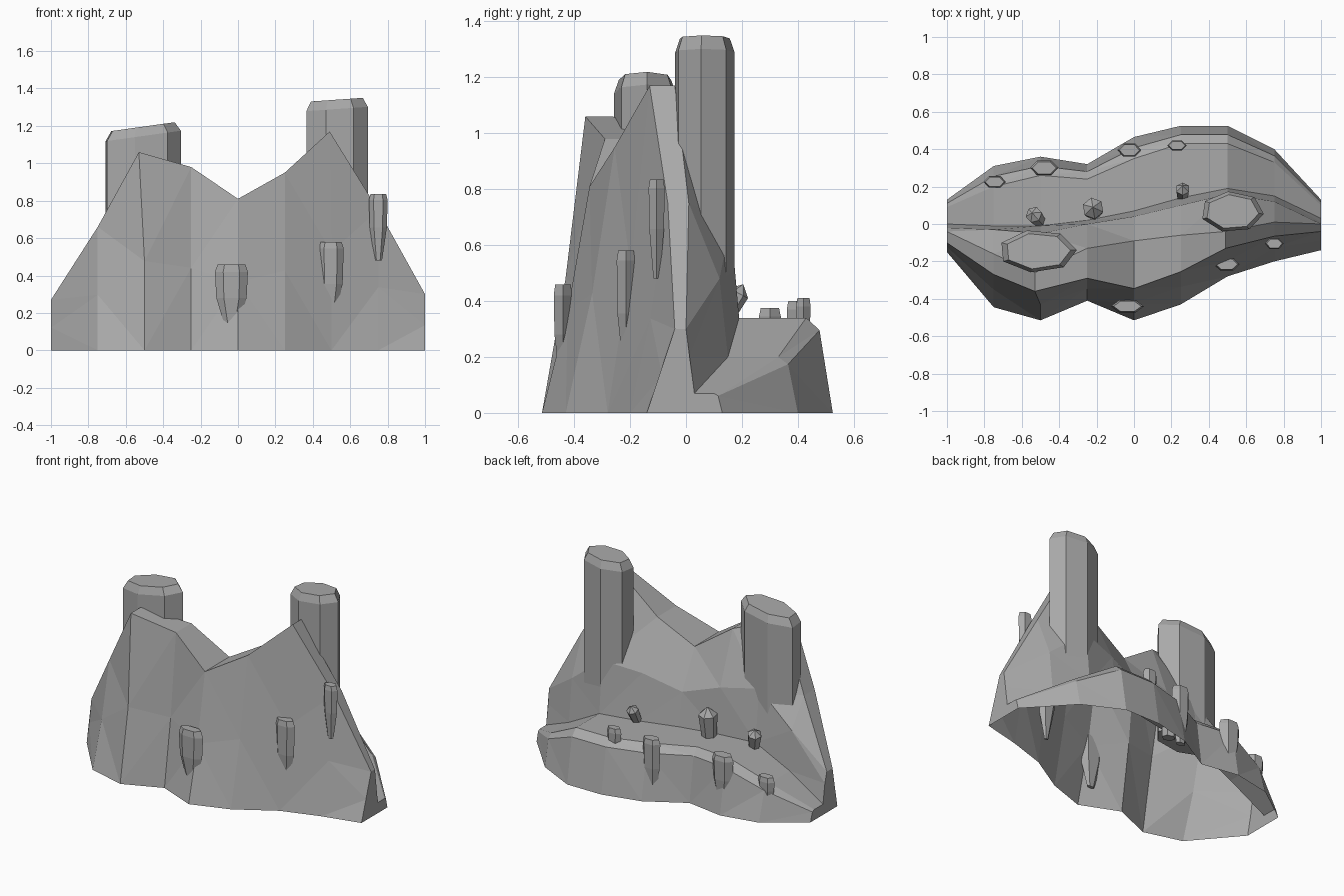
import bpy, bmesh, math
from mathutils import Vector, Matrix

cube = bpy.data.objects.get("Cube")
if cube:
    bpy.data.objects.remove(cube, do_unlink=True)

stone = bpy.data.materials.new("grey_stone")
stone.use_nodes = True
GREY = (0.4, 0.4, 0.4, 1)
stone.diffuse_color = GREY
stone.node_tree.nodes["Principled BSDF"].inputs["Base Color"].default_value = GREY


def finish(name, bm):
    """Turn a bmesh into a flat-shaded stone object."""
    bmesh.ops.recalc_face_normals(bm, faces=bm.faces)
    mesh = bpy.data.meshes.new(name)
    bm.to_mesh(mesh)
    bm.free()
    mesh.materials.append(stone)
    obj = bpy.data.objects.new(name, mesh)
    bpy.context.scene.collection.objects.link(obj)
    return obj


# Cliff: cross-sections at nine even steps along x, each row runs left to right
front_base = [-.15, -.445, -.515, -.41, -.515, -.43, -.28, -.2, -.14]
crest_y = [-.1, -.27, -.36, -.29, -.345, -.255, -.13, -.065, -.04]
crest_z = [.27, .66, 1.06, .98, .81, .95, 1.17, .75, .3]
crest_back = [-.04, -.16, -.26, -.13, -.09, -.06, -.04, .01, 0]
crease_y = [-.02, -.03, -.05, .0, .04, .1, .16, .12, .01]
crease_z = [.2, .48, .68, .64, .56, .64, .68, .48, .2]
foot_y = [0, -.01, -.01, .02, .07, .14, .19, .15, .03]
ledge_z = [.07, .22, .34, .34, .34, .34, .34, .2, .07]
rim_y = [.09, .2, .26, .24, .35, .43, .43, .33, .1]
back_base = [.13, .31, .36, .32, .465, .525, .525, .4, .13]


def cliff_section(i):
    """Outline from the front base, over the crest and ledge, to the back base."""
    x = i / 4 - 1
    crest = (crest_y[i], crest_z[i])
    mid = (front_base[i] * .46 + crest_y[i] * .54, crest_z[i] * .45)
    shoulder = (rim_y[i] * .5 + back_base[i] * .5, ledge_z[i] * .87)
    outline = [(front_base[i], 0), mid, crest, (crest_back[i], crest_z[i]),
               (crease_y[i], crease_z[i]), (foot_y[i], ledge_z[i]),
               (rim_y[i], ledge_z[i]), shoulder, (back_base[i], 0)]
    # Pull the two tall peaks slightly towards the sides
    shift = {2: -.03, 6: -.01}.get(i, 0)
    return [(x + (shift if k in (2, 3) else 0), y, z)
            for k, (y, z) in enumerate(outline)]


bm = bmesh.new()
rows = [[bm.verts.new(p) for p in cliff_section(i)] for i in range(len(front_base))]
for a, b in zip(rows, rows[1:]):
    for k in range(len(a) - 1):
        bm.faces.new((a[k], b[k], b[k + 1], a[k + 1]))
for end in (rows[0], rows[-1]):
    bm.faces.new(end)
bmesh.ops.triangulate(bm, faces=bm.faces, quad_method='SHORT_EDGE')
cliff = finish("cliff", bm)


def column(name, x, y, rx, ry, bottom, top, sides=6, bevel=.05, foot=1.0,
           slope=0.0, turn=0.0, inset=.84):
    """Faceted pillar: tapered foot, straight shaft, bevelled sloping cap."""
    bm = bmesh.new()
    levels = [(bottom, foot), (top - bevel, 1), (top, inset)]
    if foot < 1:
        levels.insert(1, (bottom + (top - bottom) * .5, .92))
    rings = []
    for z, scale in levels:
        ring = []
        for k in range(sides):
            a = math.tau * k / sides + turn
            u, v = math.cos(a) * scale, math.sin(a) * scale
            lift = slope * u * rx if z > top - bevel * 1.5 else 0
            ring.append(bm.verts.new((x + u * rx, y + v * ry, z + lift)))
        rings.append(ring)
    for a, b in zip(rings, rings[1:]):
        for k in range(sides):
            n = (k + 1) % sides
            bm.faces.new((a[k], a[n], b[n], b[k]))
    bm.faces.new(rings[-1])
    bm.faces.new(rings[0])
    return finish(name, bm)


# Two tall pillars behind the peaks
column("wide_pillar", -.515, -.145, .21, .115, .45, 1.195, 7, slope=.14, turn=.05)
column("tall_pillar", .525, .065, .17, .11, .35, 1.34, 7, slope=.07, turn=-.1)

# Slim pillars embedded in the front wall, with narrowing feet
column("front_pillar_centre", -.035, -.44, .088, .038, .1, .46, bevel=.04, foot=.3)
column("front_pillar_inner", .495, -.215, .07, .038, .13, .58, bevel=.035, foot=.2)
column("front_pillar_outer", .75, -.105, .05, .033, .48, .835, bevel=.03, foot=.4)

# Short pillars along the rim of the back ledge
column("rim_pillar_far_right", -.745, .225, .06, .035, .1, .275, bevel=.03, foot=.6)
column("rim_pillar_right", -.48, .3, .076, .045, .06, .375, bevel=.03, foot=.5)
column("rim_pillar_centre", -.025, .395, .064, .04, .02, .4, bevel=.03, foot=.5)
column("rim_pillar_left", .23, .42, .052, .03, .25, .41, bevel=.03, foot=.7)


def crystal(name, base, tip, radius):
    """Six-sided leaning shaft with a pointed end."""
    base, tip = Vector(base), Vector(tip)
    axis = tip - base
    turn = axis.to_track_quat('Z', 'Y').to_matrix().to_4x4()
    length = axis.length
    bm = bmesh.new()
    bmesh.ops.create_cone(bm, cap_ends=True, segments=6, radius1=radius * .7,
                          radius2=radius, depth=length * .8,
                          matrix=Matrix.Translation((0, 0, length * .4)))
    cap = max(bm.faces, key=lambda f: f.calc_center_median().z)
    peak = bmesh.ops.poke(bm, faces=[cap])["verts"][0]
    peak.co.z = length
    bm.transform(Matrix.Translation(base) @ turn)
    return finish(name, bm)


# Pointed crystals standing at the foot of the back wall
crystal("crystal_right", (-.5, .01, .3), (-.545, .06, .46), .045)
crystal("crystal_centre", (-.215, .06, .28), (-.22, .09, .54), .058)
crystal("crystal_left", (.26, .12, .3), (.26, .205, .46), .038)
